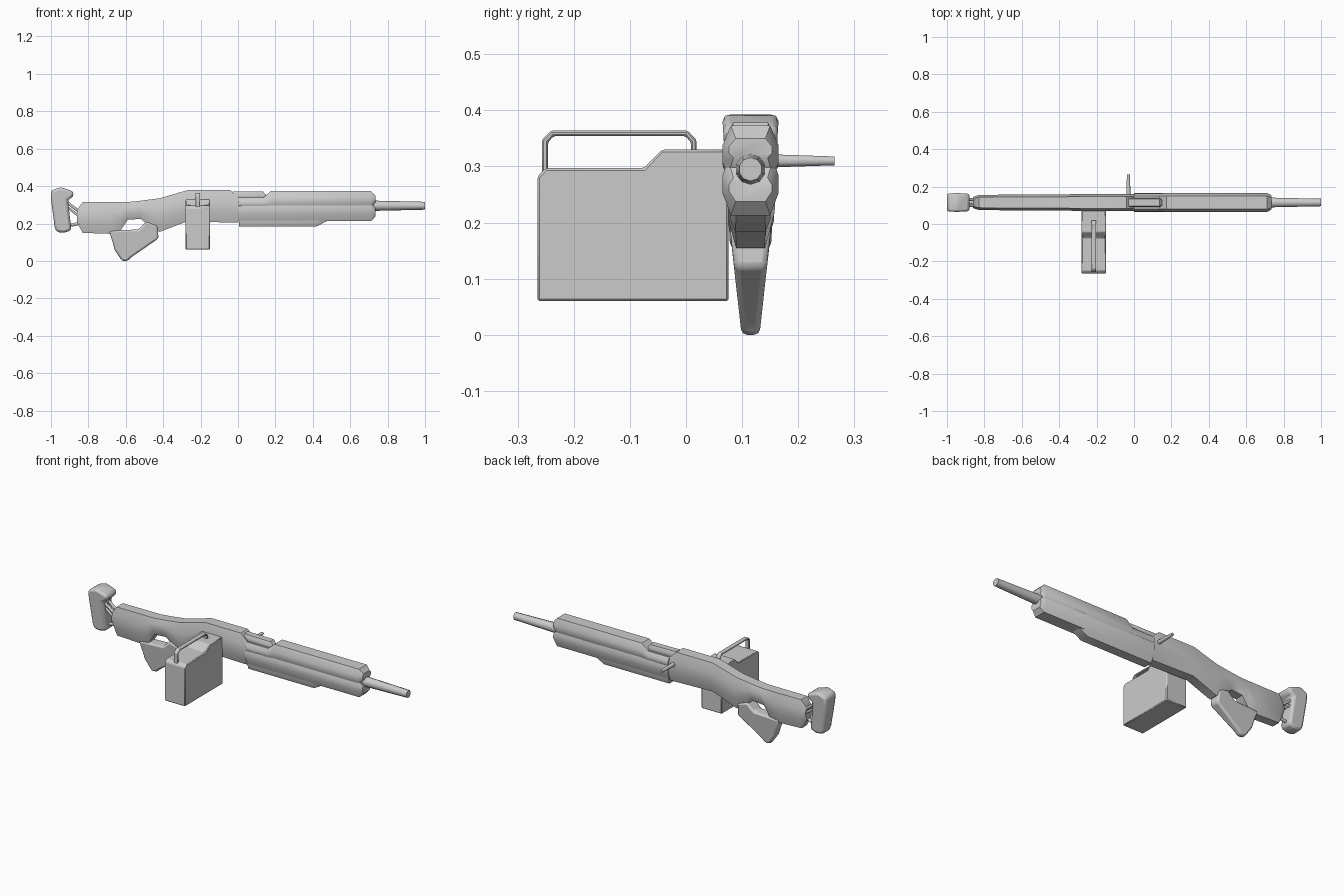
import bpy, bmesh, math
from mathutils import Vector

if "Cube" in bpy.data.objects:
    bpy.data.objects.remove(bpy.data.objects["Cube"])

CY = 0.115  # centre line of the long parts

metal = bpy.data.materials.new("grey metal")
metal.diffuse_color = (0.6, 0.6, 0.6, 1)
metal.use_nodes = True
metal.node_tree.nodes["Principled BSDF"].inputs["Base Color"].default_value = metal.diffuse_color


def finish(name, bm, bevel=0, segments=1, angle=40):
    bmesh.ops.recalc_face_normals(bm, faces=bm.faces)
    me = bpy.data.meshes.new(name)
    bm.to_mesh(me)
    bm.free()
    ob = bpy.data.objects.new(name, me)
    bpy.context.collection.objects.link(ob)
    me.materials.append(metal)
    if bevel:
        m = ob.modifiers.new("bevel", 'BEVEL')
        m.width, m.segments, m.limit_method = bevel, segments, 'ANGLE'
        m.angle_limit = math.radians(25)
    bpy.ops.object.select_all(action='DESELECT')
    ob.select_set(True)
    bpy.context.view_layer.objects.active = ob
    bpy.ops.object.shade_smooth_by_angle(angle=math.radians(angle))
    return ob


def skin(name, rings, **kw):
    """Join equal rings of points into a capped skin."""
    bm = bmesh.new()
    vs = [[bm.verts.new(p) for p in r] for r in rings]
    n = len(vs[0])
    for a, b in zip(vs, vs[1:]):
        for i in range(n):
            bm.faces.new((a[i], a[(i + 1) % n], b[(i + 1) % n], b[i]))
    bm.faces.new(vs[0][::-1])
    bm.faces.new(vs[-1])
    return finish(name, bm, **kw)


def body(name, sections, top=0.7, bottom=0.6, lo=0.35, hi=0.7, **kw):
    """Eight-sided loft along x; sections are x, low z, high z, half width."""
    rings = []
    for x, z0, z1, w in sections:
        half = [(bottom, 0), (1, lo), (1, hi), (top, 1)]
        pts = half + [(-a, b) for a, b in reversed(half)]
        rings.append([(x, CY + a * w, z0 + b * (z1 - z0)) for a, b in pts])
    return skin(name, rings, **kw)


def plate(name, outline, width, **kw):
    """Side outline in x, z with a half width that depends on height."""
    return skin(name, [[(x, CY + s * width(z), z) for x, z in outline]
                       for s in (-1, 1)], **kw)


def rod(name, a, b, r1, r2, sides=8):
    a, b = Vector(a), Vector(b)
    q = (b - a).to_track_quat('Z', 'Y')
    rings = []
    for p, r in ((a, r1), (b, r2)):
        rings.append([p + q @ Vector((r * math.cos(t), r * math.sin(t), 0))
                      for t in ((i + .5) * math.tau / sides for i in range(sides))])
    return skin(name, rings, angle=50)


# Receiver and stock in one flowing piece
body("receiver_and_stock", [
    (-.86, .205, .275, .030), (-.83, .150, .315, .040), (-.68, .145, .315, .042),
    (-.63, .160, .315, .042), (-.59, .220, .315, .042), (-.52, .225, .322, .042),
    (-.49, .200, .326, .042), (-.42, .155, .335, .043), (-.27, .212, .378, .045),
    (-.04, .205, .378, .045), (0, .205, .340, .045)])

# Slanted grip below the thumb hole
plate("grip", [(-.69, .16), (-.62, .165), (-.535, .168), (-.49, .21), (-.43, .19),
               (-.425, .12), (-.57, .02), (-.59, 0), (-.62, 0), (-.66, .06),
               (-.67, .10)],
      lambda z: .016 + .11 * min(z, .2), bevel=.01, segments=2)

# Butt pad, held by thin struts
plate("butt_pad", [(-1, .375), (-.95, .395), (-.88, .372), (-.88, .345), (-.91, .325),
                   (-.89, .165), (-.93, .15), (-.97, .155), (-.98, .18), (-1, .33)],
      lambda z: .036 + .03 * (z - .15) / .25 * .5, bevel=.014, segments=2)
for i, s in enumerate((-1, 1)):
    rod(f"upper_strut_{i}", (-.93, CY + s * .016, .325), (-.83, CY + s * .016, .25), .008, .008)
    rod(f"middle_strut_{i}", (-.93, CY + s * .016, .30), (-.83, CY + s * .016, .225), .007, .007)
rod("lower_strut", (-.92, CY, .185), (-.83, CY, .205), .009, .009)

# Handguard with two lobes and a lower rail
body("handguard_upper", [(0, .285, .338, .049), (.135, .285, .338, .049),
                         (.175, .285, .373, .050), (.712, .285, .373, .050),
                         (.735, .315, .350, .038)], bottom=.8, lo=.25, hi=.6)
body("handguard_lower", [(0, .213, .312, .050), (.712, .213, .312, .050),
                         (.735, .238, .280, .038)], top=.8, bottom=.7, lo=.4, hi=.72)
body("lower_rail", [(.005, .184, .25, .036), (.42, .184, .25, .036),
                    (.48, .216, .25, .034)], bottom=.75, top=1)

# Bolt cover and side handle
body("bolt_cover", [(-.03, .32, .372, .025), (.135, .32, .370, .025),
                    (.152, .32, .350, .018)])
rod("bolt_handle", (-.03, .14, .31), (-.03, .265, .31), .013, .0085)

# Barrel
rod("barrel", (.70, CY, .295), (1, CY, .295), .028, .021, 10)

# Ammunition box to the side
box = [(-.265, .06), (.076, .06), (.076, .33), (-.043, .33), (-.075, .297),
       (-.25, .297), (-.265, .282)]
skin("ammunition_box", [[(x, y, z) for y, z in box] for x in (-.28, -.15)], bevel=.004)

# Flat carrying loop over the box
outer = [(-.257, .28), (-.257, .347), (-.240, .364), (.003, .364), (.019, .347), (.019, .31)]
inner = [(-.246, .28), (-.246, .343), (-.236, .354), (-.001, .354), (.009, .343), (.009, .31)]
skin("carry_loop", [[(-.215 + s * .013, y, z) for s, (y, z) in
                     ((-1, o), (1, o), (1, n), (-1, n))]
                    for o, n in zip(outer, inner)], bevel=.003)
